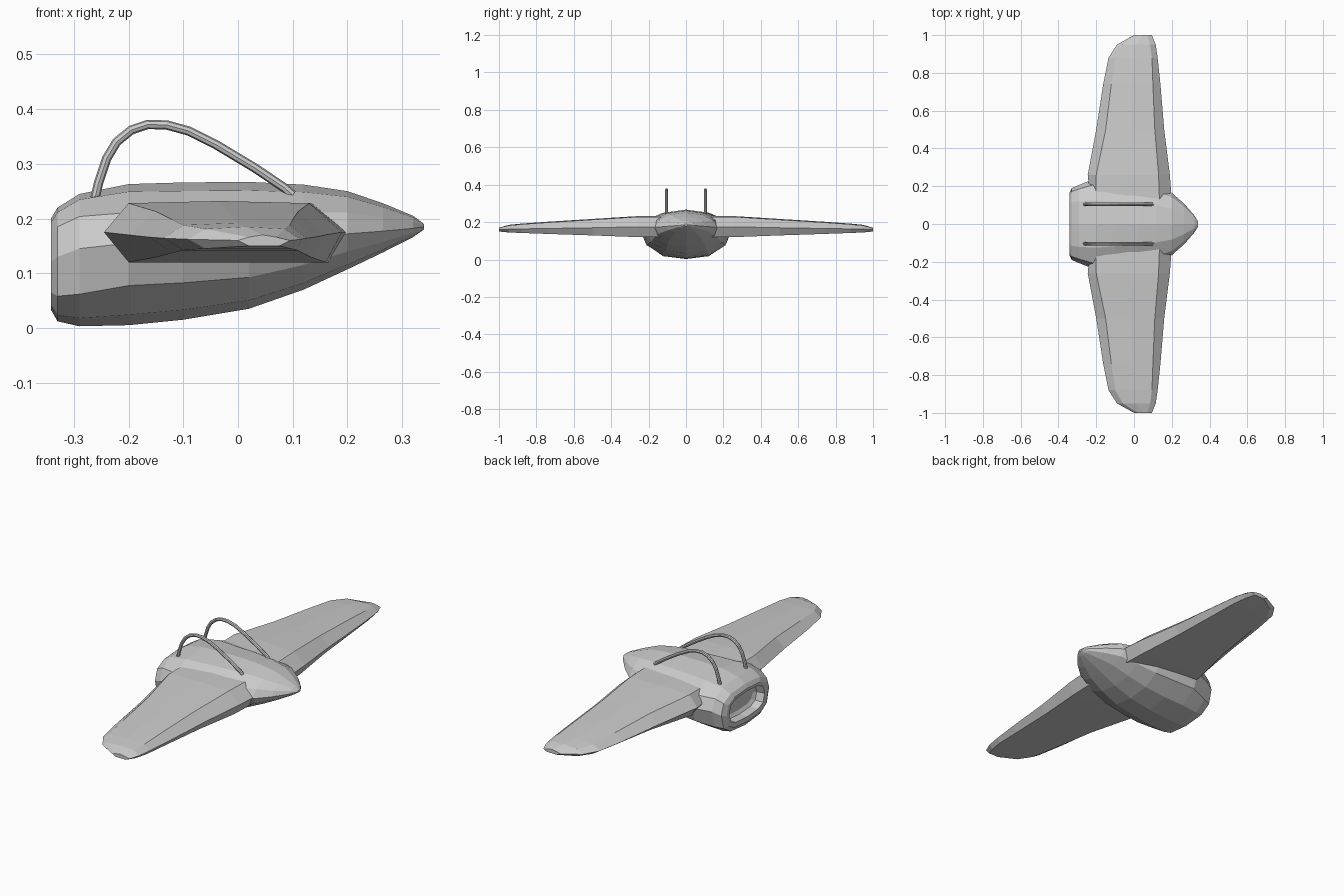
import bpy, bmesh
from math import sin, cos, pi, copysign

if "Cube" in bpy.data.objects:
    bpy.data.objects.remove(bpy.data.objects["Cube"])


def loft(name, rings, mirror=False):
    """Skin a list of equal-length point rings and cap both ends."""
    bm = bmesh.new()
    loops = [[bm.verts.new(p) for p in ring] for ring in rings]
    n = len(loops[0])
    for a, b in zip(loops, loops[1:]):
        for i in range(n):
            j = (i + 1) % n
            bm.faces.new((a[i], a[j], b[j], b[i]))
    bm.faces.new(loops[0])
    bm.faces.new(loops[-1])
    bmesh.ops.recalc_face_normals(bm, faces=bm.faces)
    me = bpy.data.meshes.new(name)
    bm.to_mesh(me)
    bm.free()
    ob = bpy.data.objects.new(name, me)
    bpy.context.collection.objects.link(ob)
    if mirror:
        m = ob.modifiers.new("Mirror", 'MIRROR')
        m.use_axis = (False, True, False)
        m.use_mirror_merge = False
    return ob


def power(v, e):
    return copysign(abs(v) ** e, v) if abs(v) > 1e-6 else 0.0


def body_ring(x, w, top, mid, bottom, n=2.0):
    """Twelve-sided superellipse section with unequal upper and lower halves."""
    ring = []
    for i in range(12):
        a = 2 * pi * i / 12
        c, s = power(cos(a), 2 / n), power(sin(a), 2 / n)
        ring.append((x, w * c, mid + s * (top - mid if s > 0 else mid - bottom)))
    return ring


# Fuselage: recessed rear opening, rim, then body sections to the nose
body = [(-.29, .115, .165, .12, .075, 3), (-.30, .135, .18, .12, .06, 3),
        (-.34, .14, .185, .12, .055, 3), (-.342, .165, .2, .12, .033, 3),
        (-.33, .19, .22, .13, .012, 2.8), (-.29, .207, .245, .145, .003, 2.6),
        (-.2, .243, .263, .155, .005, 2.1), (-.1, .235, .266, .15, .015),
        (.02, .22, .267, .15, .035), (.12, .195, .262, .16, .07),
        (.2, .165, .25, .172, .107), (.265, .108, .228, .177, .138),
        (.32, .045, .205, .182, .166), (.34, .012, .19, .185, .18)]
loft("fuselage", [body_ring(*s) for s in body])


# Wings: y, leading edge, front ridge, rear ridge, trailing edge, top, middle, underside
def wing_ring(y, le, fr, rr, te, zu, zm, zl):
    mid = (fr + rr) / 2
    return [(le, y, zm), (fr, y, zu - .004), (mid, y, zu), (rr, y, zu - .004),
            (te, y, zm), (rr, y, zl), (fr + .03 * (zu - zl) / .11, y, zl)]


wing = [(.12, .2, .135, -.2, -.23, .232, .175, .12),
        (.26, .19, .13, -.2, -.245, .232, .175, .12),
        (.5, .16, .11, -.15, -.2, .217, .17, .129),
        (.74, .14, .1, -.12, -.163, .202, .166, .137),
        (.88, .125, .095, -.1, -.135, .192, .164, .142),
        (.95, .115, .085, -.06, -.09, .185, .162, .145),
        (1.0, .095, .07, .02, 0, .17, .16, .15)]
loft("wings", [wing_ring(*s) for s in wing], mirror=True)

# Two arched handles on top
path = [(-.262, .235), (-.255, .265), (-.24, .31), (-.222, .34), (-.195, .362),
        (-.165, .372), (-.13, .371), (-.09, .36), (-.04, .335), (.03, .293),
        (.085, .256), (.1, .243)]
for side, label in ((-1, "right"), (1, "left")):
    cu = bpy.data.curves.new(label + "_handle", 'CURVE')
    cu.dimensions = '3D'
    cu.bevel_depth = .0085
    cu.bevel_resolution = 2
    cu.use_fill_caps = True
    sp = cu.splines.new('POLY')
    sp.points.add(len(path) - 1)
    for p, (x, z) in zip(sp.points, path):
        p.co = (x, side * .104, z, 1)
    sp.use_smooth = False
    ob = bpy.data.objects.new(label + "_handle", cu)
    bpy.context.collection.objects.link(ob)
